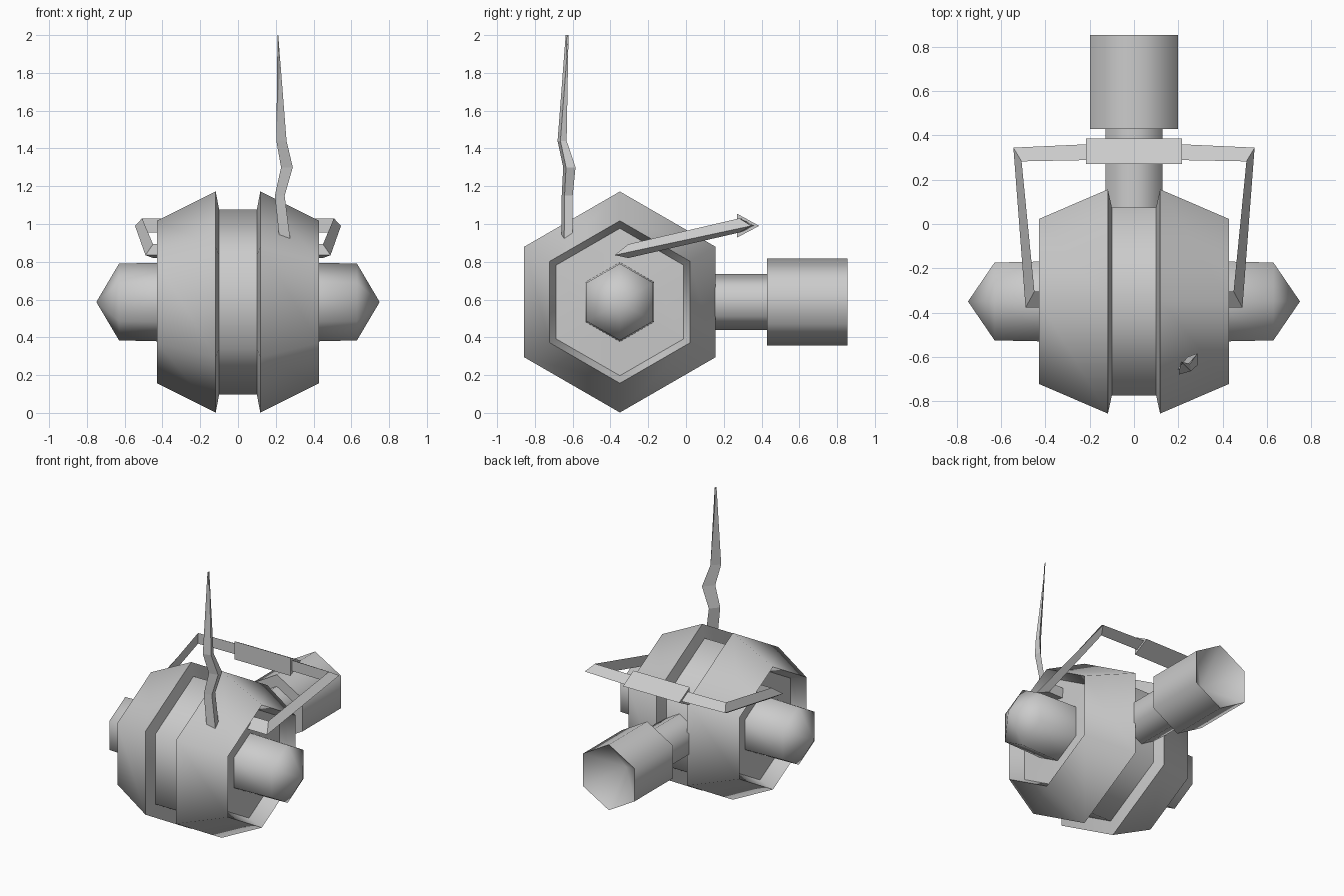
import bpy, bmesh, math

if "Cube" in bpy.data.objects:
    bpy.data.objects.remove(bpy.data.objects["Cube"])

CY, CZ = -0.35, 0.587  # centre of the hexagonal body


def make(name, rings, smooth=None, caps=True):
    """Skin a list of equal-sized point rings into one object."""
    bm = bmesh.new()
    loops = [[bm.verts.new(p) for p in ring] for ring in rings]
    n = len(loops[0])
    for a, b in zip(loops, loops[1:]):
        for i in range(n):
            j = (i + 1) % n
            bm.faces.new((a[i], a[j], b[j], b[i]))
    if caps:
        bm.faces.new(loops[0])
        bm.faces.new(loops[-1])
    bmesh.ops.remove_doubles(bm, verts=bm.verts, dist=1e-5)
    bmesh.ops.recalc_face_normals(bm, faces=bm.faces)
    me = bpy.data.meshes.new(name)
    bm.to_mesh(me)
    bm.free()
    ob = bpy.data.objects.new(name, me)
    bpy.context.collection.objects.link(ob)
    if smooth:
        bpy.ops.object.select_all(action='DESELECT')
        ob.select_set(True)
        bpy.context.view_layer.objects.active = ob
        bpy.ops.object.shade_smooth_by_angle(angle=math.radians(smooth))
    return ob


def hex_lathe(name, profile, axis):
    """Six-sided lathe with a corner pointing up; profile = (position, radius)."""
    rings = []
    for t, r in profile:
        ring = []
        for k in range(6):
            a = math.radians(90 + 60 * k)
            u, v = r * math.cos(a), CZ + r * math.sin(a)
            ring.append((t, CY + u, v) if axis == 'X' else (u, t, v))
        rings.append(ring)
    return make(name, rings, smooth=62, caps=False)


# Body: centre band, flared shells, recessed sides and pointed hubs
half = [(0.10, 0.49), (0.118, 0.585), (0.43, 0.43), (0.33, 0.39),
        (0.34, 0.21), (0.63, 0.203), (0.75, 0.0)]
hex_lathe("body", [(-x, r) for x, r in reversed(half)] + half, 'X')

# Rear pipe with wider hollow nozzle
hex_lathe("rear_pipe", [(0.0, 0.0), (0.0, 0.148), (0.45, 0.148), (0.45, 0.0)], 'Y')
hex_lathe("rear_nozzle", [(0.43, 0.0), (0.43, 0.23), (0.855, 0.23), (0.66, 0.0)], 'Y')

# Triangular-section carrying frame, mirrored to both sides
frame = make("handle_frame", [
    [(0.15, 0.363, 0.99), (0.15, 0.29, 1.03), (0.15, 0.29, 0.955)],
    [(0.545, 0.345, 0.99), (0.508, 0.283, 1.03), (0.508, 0.283, 0.955)],
    [(0.49, -0.378, 0.835), (0.45, -0.305, 0.893), (0.45, -0.305, 0.82)],
    [(0.30, -0.378, 0.835), (0.30, -0.305, 0.893), (0.30, -0.305, 0.82)],
])
frame.modifiers.new("Mirror", 'MIRROR')

# Thicker grip on the frame
make("handle_grip", [[(x, 0.387, 0.99), (x, 0.27, 1.055), (x, 0.27, 0.928)]
                     for x in (-0.218, 0.218)])

# Kinked antenna: (z, left x, right x, front y, back y)
antenna = [(0.915, 0.22, 0.277, -0.66, -0.60), (1.15, 0.195, 0.247, -0.658, -0.60),
           (1.30, 0.228, 0.29, -0.65, -0.585), (1.44, 0.203, 0.257, -0.68, -0.632),
           (2.0, 0.209, 0.213, -0.637, -0.633)]
make("antenna", [[(l, f, z), (r, f + 0.015, z), (r - 0.004, b, z)]
                 for z, l, r, f, b in antenna])
